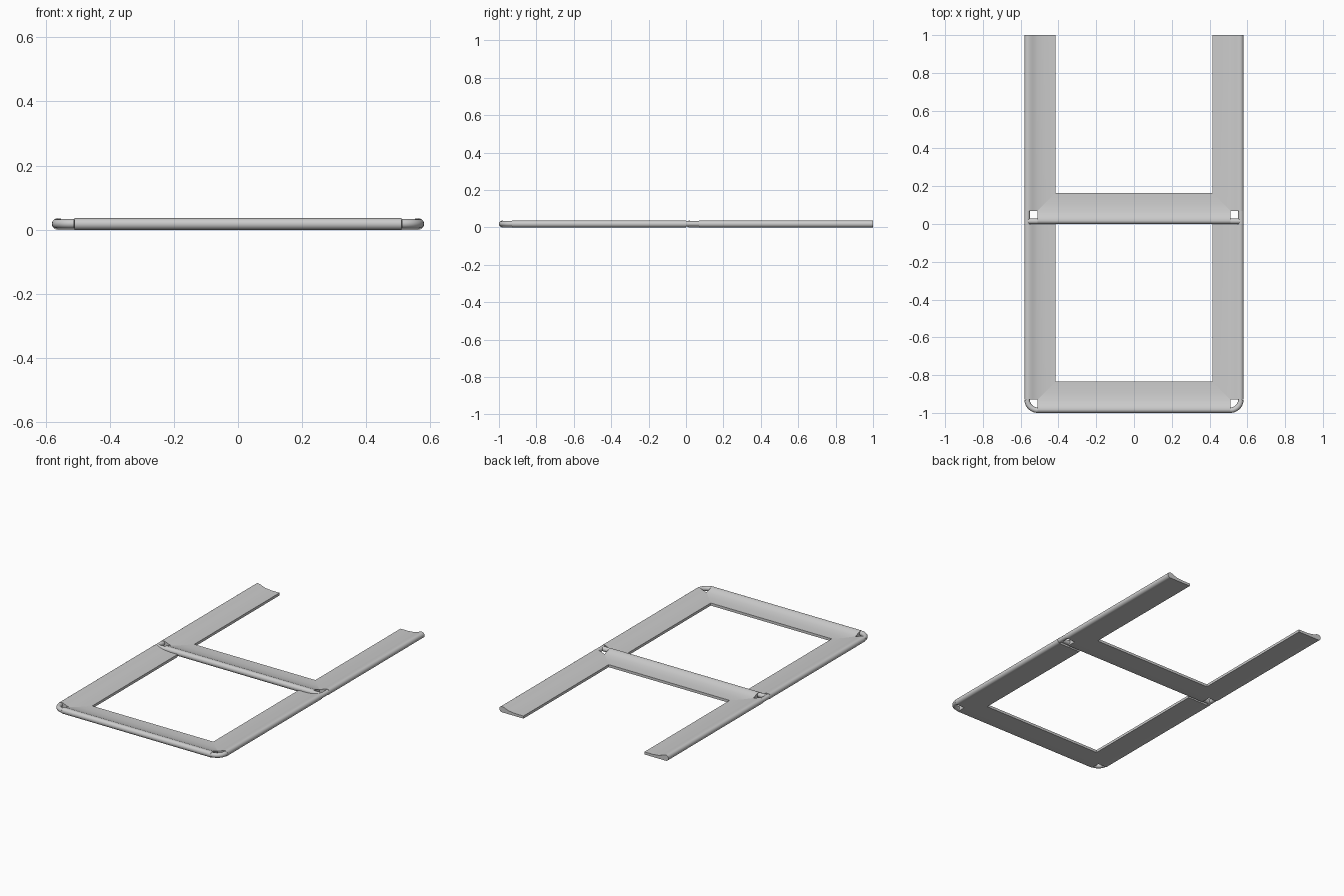
import bpy, bmesh, math

if "Cube" in bpy.data.objects:
    bpy.data.objects.remove(bpy.data.objects["Cube"])

HALF, CORNER, R = 0.58, 0.07, 0.018

# Moulding profile: (distance in from outer edge, height)
arc = [(R - R * math.sin(math.pi * i / 12), R - R * math.cos(math.pi * i / 12)) for i in range(13)]
PROFILE = [(0.165, 0), (CORNER, 0)] + arc + [
    (0.03, 0.034), (0.042, 0.029), (0.055, 0.024), (CORNER, 0.02), (0.11, 0.016), (0.165, 0.016)]


def bar(name, start, end):
    """Join the profile between two end outlines given as functions of depth."""
    bm = bmesh.new()
    a = [bm.verts.new((*start(d), z)) for d, z in PROFILE]
    b = [bm.verts.new((*end(d), z)) for d, z in PROFILE]
    n = len(PROFILE)
    for i in range(n):
        j = (i + 1) % n
        bm.faces.new((a[i], a[j], b[j], b[i]))
    for ring in (a, b):
        bm.faces.new(ring[1:n - 2])
        bm.faces.new([ring[k] for k in (0, 1, n - 3, n - 2, n - 1)])
    bmesh.ops.recalc_face_normals(bm, faces=bm.faces)
    me = bpy.data.meshes.new(name)
    bm.to_mesh(me)
    bm.free()
    ob = bpy.data.objects.new(name, me)
    bpy.context.collection.objects.link(ob)
    bpy.ops.object.select_all(action='DESELECT')
    ob.select_set(True)
    bpy.context.view_layer.objects.active = ob
    bpy.ops.object.shade_smooth_by_angle(angle=math.radians(35))


def tube(name, pts, r=0.0145):
    """Slim round bead along a path."""
    cu = bpy.data.curves.new(name, 'CURVE')
    cu.dimensions = '3D'
    cu.bevel_depth, cu.bevel_resolution, cu.use_fill_caps = r, 4, True
    sp = cu.splines.new('POLY')
    sp.points.add(len(pts) - 1)
    for p, (x, y) in zip(sp.points, pts):
        p.co = (x, y, 0.019, 1)
    sp.use_smooth = True
    bpy.context.collection.objects.link(bpy.data.objects.new(name, cu))


def inset(d):
    return max(CORNER, d)   # straight past the corner, then mitred


# Two U-shaped sections, one behind the other
for label, y0 in (("front", -1.0), ("rear", 0.0)):
    bar(label + "_cross_bar",
        lambda d: (-(HALF - inset(d)), y0 + d),
        lambda d: (HALF - inset(d), y0 + d))
    for side, s in (("left", -1), ("right", 1)):
        bar(f"{label}_{side}_side_bar",
            lambda d: (s * (HALF - d), y0 + inset(d)),
            lambda d: (s * (HALF - d), y0 + 1))
        c = HALF - CORNER
        if label == "front":
            # rounded outer corner bead
            m = CORNER - 0.0145
            tube(f"front_{side}_corner",
                 [(s * (c + m * math.cos(t)), y0 + CORNER - m * math.sin(t))
                  for t in (math.pi / 2 * i / 10 for i in range(11))])
        else:
            # beads closing the square holes at the join
            tube(f"rear_{side}_side_link", [(s * 0.5655, -0.005), (s * 0.5655, CORNER)])
            tube(f"rear_{side}_cross_link", [(s * c, 0.0145), (s * 0.5655, 0.0145)])
